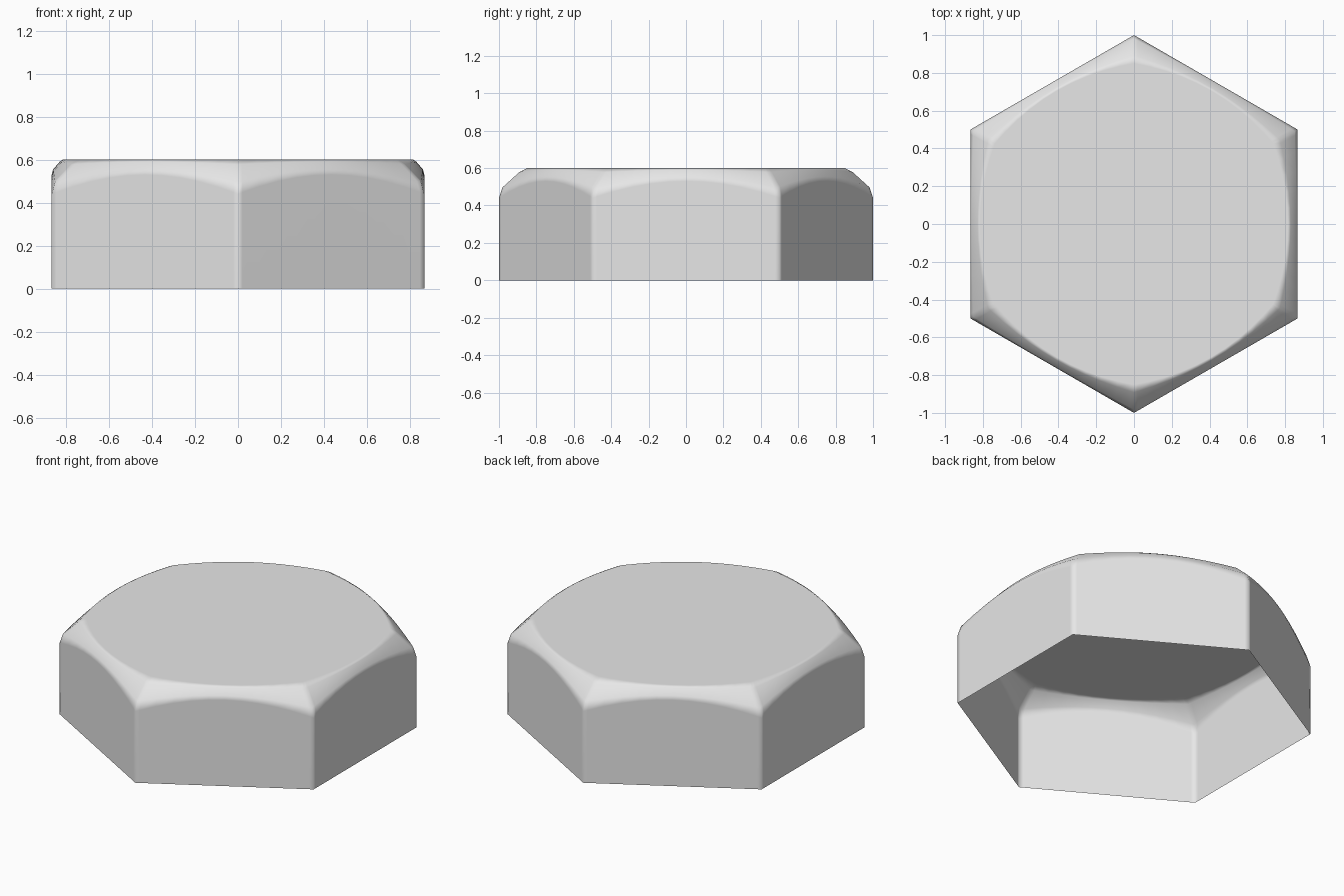
import bpy, bmesh, math

cube = bpy.data.objects.get("Cube")
if cube:
    bpy.data.objects.remove(cube, do_unlink=True)

# Plain metal colour
metal = bpy.data.materials.new("light_grey_metal")
metal.use_nodes = True
colour = (0.8, 0.8, 0.8, 1)
metal.diffuse_color = colour
metal.node_tree.nodes["Principled BSDF"].inputs["Base Color"].default_value = colour

APOTHEM = math.cos(math.radians(30))
HEIGHT = 0.6


def mix(a, b, t):
    return a + (b - a) * t


def side_profile(offset):
    """Radius and height from open rim to cap; offset is degrees from a flat's middle."""
    radius = APOTHEM / math.cos(math.radians(offset))
    t = (radius - APOTHEM) / (1 - APOTHEM)   # 0 at flat middle, 1 at corner
    wall = mix(0.53, 0.44, t)
    cap = mix(0.815, 0.85, t)
    run, rise = radius - cap, HEIGHT - wall
    return [(radius, 0), (radius, wall),
            (radius - 0.12 * run, wall + 0.35 * rise),
            (radius - 0.72 * run, wall + 0.86 * rise),
            (cap, HEIGHT)]


# Hexagonal shell, open underneath, with a rounded chamfer up to the cap
bm = bmesh.new()
offsets = [-30, -28.8, -24, -18, -12, -6, 0, 6, 12, 18, 24, 28.8]
columns = []
for side in range(6):
    for offset in offsets:
        angle = math.radians(side * 60 + offset)
        columns.append([bm.verts.new((r * math.cos(angle), r * math.sin(angle), z))
                        for r, z in side_profile(offset)])

for a, b in zip(columns, columns[1:] + columns[:1]):
    for i in range(len(a) - 1):
        bm.faces.new((a[i], b[i], b[i + 1], a[i + 1]))
bm.faces.new([c[-1] for c in columns])
for face in bm.faces:
    face.smooth = True

mesh = bpy.data.meshes.new("hex_cap")
bm.to_mesh(mesh)
bm.free()
mesh.materials.append(metal)
hex_cap = bpy.data.objects.new("hex_cap", mesh)
bpy.context.collection.objects.link(hex_cap)

# Keep the large flats looking flat under smooth shading
weighted = hex_cap.modifiers.new("flat_sides", "WEIGHTED_NORMAL")
weighted.weight = 80
